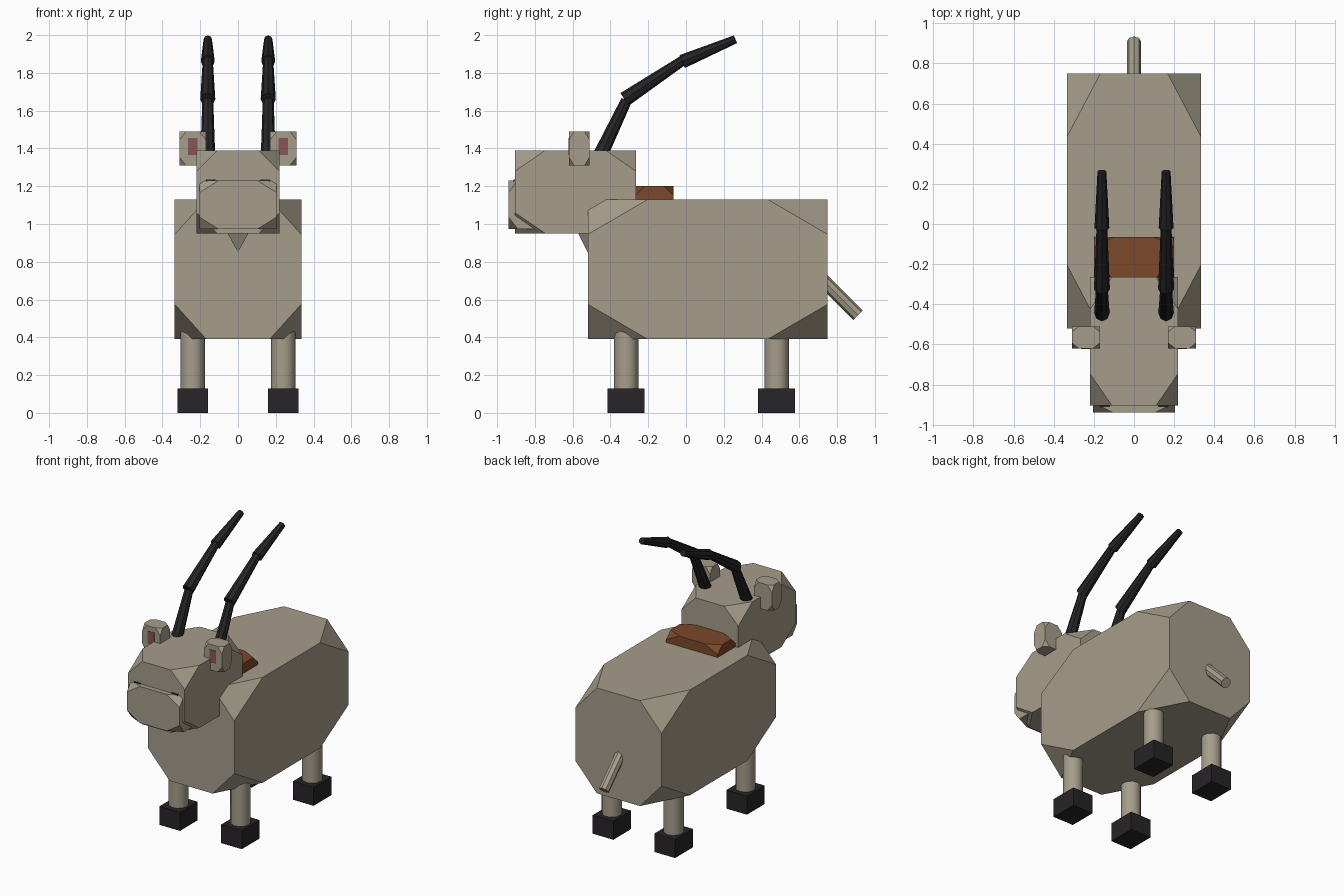
import bpy, bmesh, math
from mathutils import Vector

if "Cube" in bpy.data.objects:
    bpy.data.objects.remove(bpy.data.objects["Cube"])


def material(name, rgb):
    m = bpy.data.materials.new(name)
    m.diffuse_color = (*rgb, 1)
    m.use_nodes = True
    m.node_tree.nodes["Principled BSDF"].inputs["Base Color"].default_value = m.diffuse_color
    return m


HIDE = material("hide", (0.38, 0.34, 0.26))
DARK = material("dark", (0.02, 0.018, 0.02))
BROWN = material("brown", (0.20, 0.065, 0.025))
PINK = material("pink", (0.25, 0.09, 0.09))


def finish(bm, name, mat):
    bmesh.ops.recalc_face_normals(bm, faces=bm.faces)
    mesh = bpy.data.meshes.new(name)
    bm.to_mesh(mesh)
    bm.free()
    mesh.materials.append(mat)
    ob = bpy.data.objects.new(name, mesh)
    bpy.context.collection.objects.link(ob)
    return ob


def box(name, lo, hi, mat, cut=25):
    """Box between two corners; each corner is sliced off at cut % of its edges."""
    lo, hi = Vector(lo), Vector(hi)
    bm = bmesh.new()
    bmesh.ops.create_cube(bm, size=1)
    if cut:
        bmesh.ops.bevel(bm, geom=bm.verts[:], offset=cut, offset_type='PERCENT',
                        segments=1, profile=0.5, affect='VERTICES')
    bmesh.ops.scale(bm, vec=hi - lo, verts=bm.verts)
    bmesh.ops.translate(bm, vec=(lo + hi) / 2, verts=bm.verts)
    return finish(bm, name, mat)


def rod(name, a, b, r1, r2, sides, mat, smooth=False):
    """Tapered cylinder from a to b."""
    a, b = Vector(a), Vector(b)
    bm = bmesh.new()
    bmesh.ops.create_cone(bm, cap_ends=True, segments=sides, radius1=r1, radius2=r2,
                          depth=(b - a).length)
    ob = finish(bm, name, mat)
    ob.location = (a + b) / 2
    ob.rotation_euler = (b - a).to_track_quat('Z', 'Y').to_euler()
    if smooth:
        bpy.ops.object.select_all(action='DESELECT')
        ob.select_set(True)
        bpy.context.view_layer.objects.active = ob
        bpy.ops.object.shade_smooth_by_angle(angle=math.radians(40))
    return ob


# Body, head, snout and shoulder pad
box("body", (-0.335, -0.52, 0.39), (0.335, 0.75, 1.13), HIDE)
box("head", (-0.22, -0.905, 0.95), (0.22, -0.265, 1.39), HIDE)
box("snout", (-0.205, -0.94, 0.973), (0.205, -0.74, 1.23), HIDE)
box("shoulder_pad", (-0.2, -0.27, 1.0), (0.2, -0.065, 1.2), BROWN)

# Throat wedge under the head
bm = bmesh.new()
for p in ((0, -0.52, 0.85), (-0.11, -0.62, 1.05), (0.11, -0.62, 1.05), (0, -0.4, 1.05)):
    bm.verts.new(p)
bmesh.ops.convex_hull(bm, input=bm.verts[:])
finish(bm, "throat", HIDE)

# Tail
rod("tail", (0, 0.70, 0.727), (0, 0.91, 0.517), 0.035, 0.035, 8, HIDE, True)

# Horn joints: (start y, z, radius), (end y, z, radius)
HORN = [((-0.465, 1.34, 0.04), (-0.315, 1.655, 0.029)),
        ((-0.325, 1.66, 0.04), (0.0, 1.877, 0.026)),
        ((-0.02, 1.86, 0.037), (0.262, 1.978, 0.022))]

for side, s in (("left", 1), ("right", -1)):
    # Legs and hooves
    for end, y in (("front", -0.317), ("rear", 0.48)):
        rod(f"{end}_{side}_leg", (s * 0.24, y, 0.10), (s * 0.24, y, 0.60),
            0.065, 0.065, 12, HIDE, True)
        box(f"{end}_{side}_hoof", (s * 0.24 - 0.08, y - 0.098, 0),
            (s * 0.24 + 0.08, y + 0.098, 0.13), DARK, 0)

    # Ears and eyes
    x = s * 0.24
    box(f"{side}_ear", (x - 0.07, -0.62, 1.31), (x + 0.07, -0.51, 1.49), HIDE)
    box(f"{side}_inner_ear", (x - 0.025, -0.623, 1.365), (x + 0.025, -0.60, 1.455), PINK, 0)
    x = s * 0.145
    box(f"{side}_eye", (x - 0.025, -0.912, 1.15), (x + 0.025, -0.89, 1.235), DARK, 0)

    # Horns
    for i, ((y1, z1, r1), (y2, z2, r2)) in enumerate(HORN):
        rod(f"{side}_horn_{i + 1}", (s * 0.16, y1, z1), (s * 0.16, y2, z2), r1, r2, 8, DARK)
